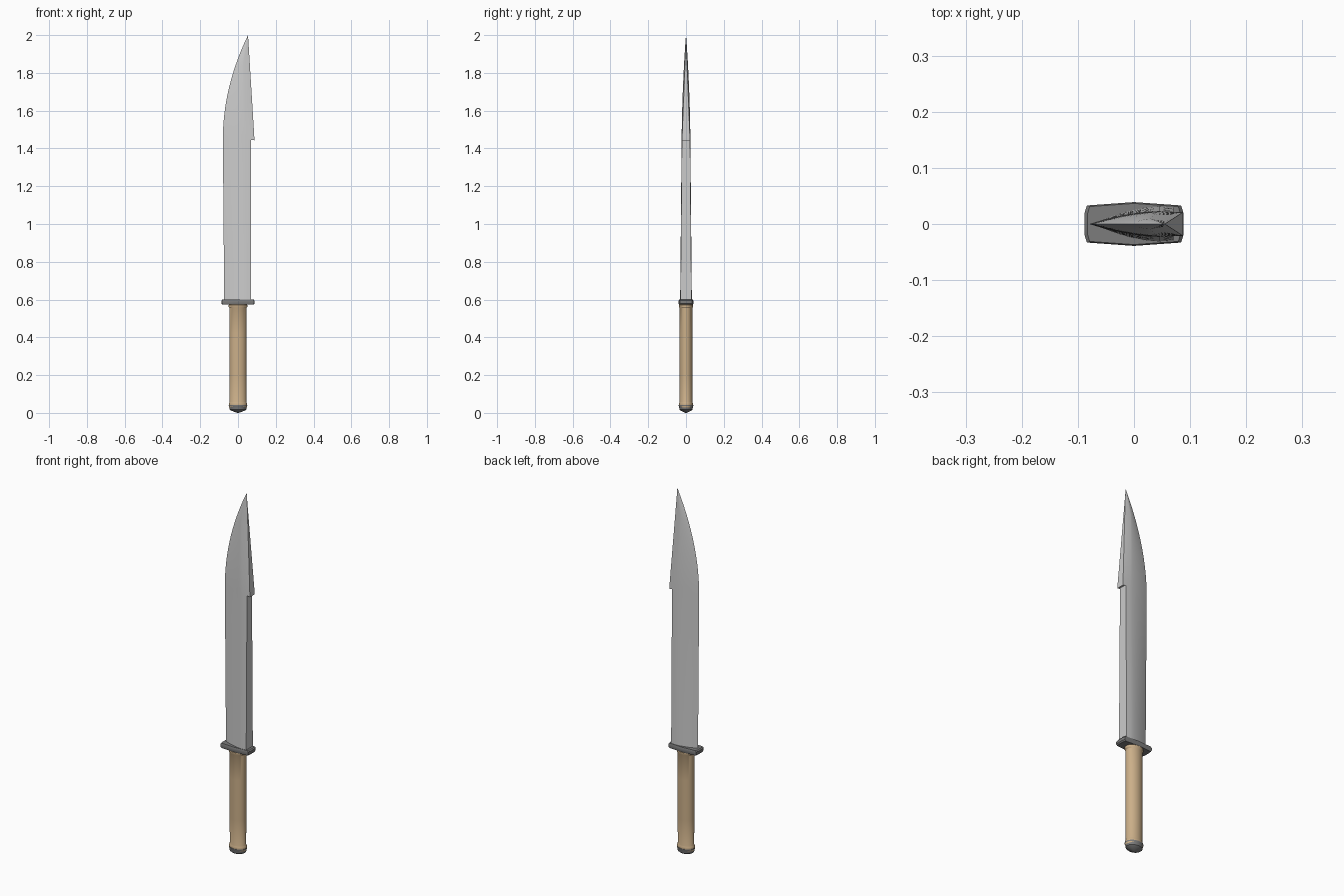
import bpy, bmesh, math

if "Cube" in bpy.data.objects:
    bpy.data.objects.remove(bpy.data.objects["Cube"])


def material(name, rgb):
    m = bpy.data.materials.new(name)
    m.diffuse_color = (*rgb, 1)
    m.use_nodes = True
    m.node_tree.nodes["Principled BSDF"].inputs["Base Color"].default_value = m.diffuse_color
    return m


def loft(name, rings, mat=None, angle=30):
    """Skin a list of equally long closed rings and cap both ends."""
    bm = bmesh.new()
    rows = [[bm.verts.new(p) for p in ring] for ring in rings]
    n = len(rows[0])
    for a, b in zip(rows, rows[1:]):
        for i in range(n):
            j = (i + 1) % n
            bm.faces.new((a[i], a[j], b[j], b[i]))
    bm.faces.new(rows[0][::-1])
    bm.faces.new(rows[-1])
    bmesh.ops.remove_doubles(bm, verts=bm.verts[:], dist=1e-5)
    bmesh.ops.recalc_face_normals(bm, faces=bm.faces[:])
    me = bpy.data.meshes.new(name)
    bm.to_mesh(me)
    bm.free()
    ob = bpy.data.objects.new(name, me)
    bpy.context.collection.objects.link(ob)
    if mat:
        me.materials.append(mat)
    bpy.ops.object.select_all(action='DESELECT')
    ob.select_set(True)
    bpy.context.view_layer.objects.active = ob
    bpy.ops.object.shade_smooth_by_angle(angle=math.radians(angle))
    return ob


def oval(rx, ry, z, n=32):
    return [(rx * math.cos(2 * math.pi * i / n), ry * math.sin(2 * math.pi * i / n), z)
            for i in range(n)]


def lerp(a, b, t):
    return a + (b - a) * t


dark = material("dark_metal", (0.2, 0.2, 0.2))
tan = material("tan_grip", (0.6, 0.43, 0.25))


# Blade: convex grind to a sharp edge on -x, flat spine on +x
def blade_ring(z, edge, ridge, spine, half, spine_half, spine_z=None):
    side = []
    for k in range(1, 9):
        u = k / 8
        side.append((lerp(edge, ridge, u), half * (1 - (1 - u) ** 1.7), z))
    side.append((spine, spine_half, spine_z or z))
    return [(edge, 0, z)] + [(x, -y, w) for x, y, w in side] + side[::-1]


STEP = 1.45
rings = []
for i in range(7):
    t = i / 6
    h = lerp(0.031, 0.023, t)
    rings.append(blade_ring(lerp(0.59, STEP, t), lerp(-0.073, -0.08, t), 0.045,
                            0.07, h, h * 0.94))

# Clipped point: starts with the barb on the spine, narrows to the tip
for i in range(25):
    t = i / 24
    z = lerp(STEP, 2.0, t)
    edge = -0.08 + 0.133 * t * t
    ridge = lerp(0.045, 0.03, t / 0.75) if t < 0.75 else lerp(0.03, 0.053, (t - 0.75) / 0.25)
    half = 0.023 * (1 - t ** 1.6) ** 0.9 if t < 1 else 0
    rings.append(blade_ring(z, edge, ridge, lerp(0.087, 0.053, t), half,
                            0.021 * max(0, 1 - t / 0.95), 1.443 if i == 0 else None))
loft("blade", rings, angle=25)

# Guard: flat six-sided plate with softened edges
outline = [(-0.088, -0.02), (-0.084, -0.033), (0, -0.039), (0.084, -0.033), (0.088, -0.02),
           (0.088, 0.02), (0.084, 0.033), (0, 0.039), (-0.084, 0.033), (-0.088, 0.02)]
guard = loft("guard", [[(x * s, y * s, z) for x, y in outline]
                       for z, s in ((0.573, 0.94), (0.579, 1), (0.594, 1), (0.6, 0.94))], dark)

# Grip: oval handle with a collar at each end
grip = [(0.025, 0.040), (0.028, 0.046), (0.034, 0.048), (0.048, 0.048), (0.054, 0.046),
        (0.058, 0.044), (0.2, 0.045), (0.42, 0.045), (0.555, 0.045), (0.561, 0.049),
        (0.572, 0.049), (0.575, 0.046)]
loft("grip", [oval(r, r * 0.77, z) for z, r in grip], tan)

# Pommel: dark rounded cap
pommel = [(0.005, 0.018), (0.012, 0.036), (0.018, 0.044), (0.034, 0.047), (0.038, 0.049),
          (0.042, 0.049)]
loft("pommel", [oval(0.004, 0.003, 0.0)] + [oval(r, r * 0.79, z) for z, r in pommel], dark)
